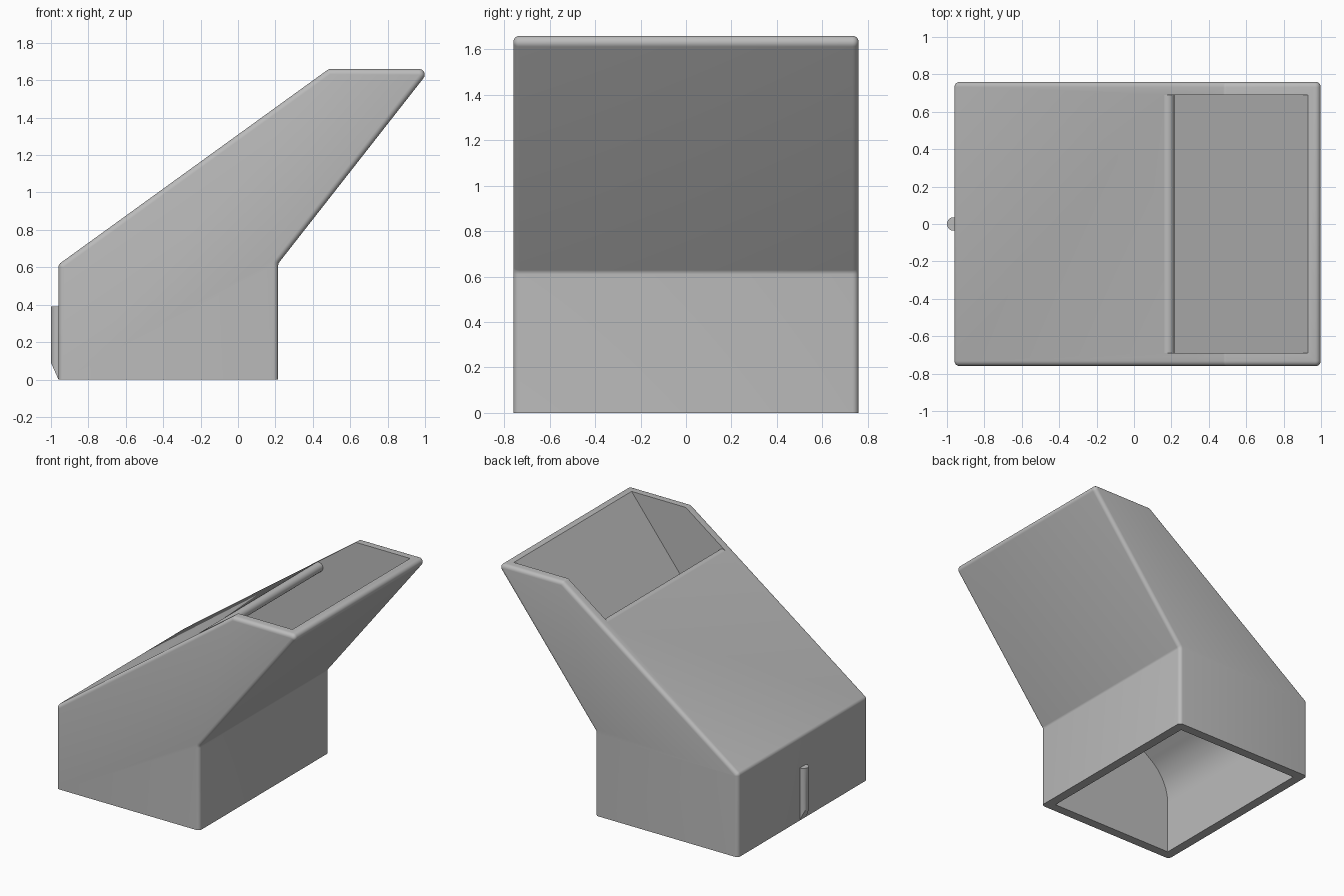
import bpy, bmesh, math
from mathutils import Vector

cube = bpy.data.objects.get("Cube")
if cube:
    bpy.data.objects.remove(cube)

HALF_W, WALL, ROUND = 0.76, 0.07, 0.03
SLOPE_LOW, SLOPE_TOP = Vector((-0.96, 0.615)), Vector((0.485, 1.66))
along = (SLOPE_TOP - SLOPE_LOW).normalized()
inward = Vector((along.y, -along.x))

grey = bpy.data.materials.new("plain grey")
grey.use_nodes = True
grey.diffuse_color = (0.5, 0.5, 0.5, 1)
grey.node_tree.nodes["Principled BSDF"].inputs["Base Color"].default_value = (0.5, 0.5, 0.5, 1)


def fillet(corners, steps=8):
    """Round each (x, z, radius) corner of a closed profile."""
    out = []
    for i, (x, z, r) in enumerate(corners):
        p = Vector((x, z))
        if r == 0:
            out.append(p)
            continue
        a = (Vector(corners[i - 1][:2]) - p).normalized()
        b = (Vector(corners[(i + 1) % len(corners)][:2]) - p).normalized()
        half = a.angle(b) / 2
        center = p + (a + b).normalized() * r / math.sin(half)
        start = p + a * r / math.tan(half) - center
        end = p + b * r / math.tan(half) - center
        sweep = start.angle(end)
        for k in range(steps + 1):
            t = k / steps
            arc = start * math.sin((1 - t) * sweep) + end * math.sin(t * sweep)
            out.append(center + arc / math.sin(sweep))
    return out


def prism(name, profile, half_y):
    """Extrude an x-z profile symmetrically along y."""
    bm = bmesh.new()
    face = bm.faces.new([bm.verts.new((p.x, -half_y, p.y)) for p in profile])
    new = bmesh.ops.extrude_face_region(bm, geom=[face])["geom"]
    bmesh.ops.translate(bm, verts=[v for v in new if isinstance(v, bmesh.types.BMVert)],
                        vec=(0, 2 * half_y, 0))
    bmesh.ops.recalc_face_normals(bm, faces=bm.faces)
    return finish(name, bm)


def finish(name, bm):
    mesh = bpy.data.meshes.new(name)
    bm.to_mesh(mesh)
    bm.free()
    mesh.materials.append(grey)
    obj = bpy.data.objects.new(name, mesh)
    bpy.context.collection.objects.link(obj)
    return obj


def smooth(obj):
    bpy.ops.object.select_all(action="DESELECT")
    obj.select_set(True)
    bpy.context.view_layer.objects.active = obj
    bpy.ops.object.shade_smooth_by_angle(angle=math.radians(30))


# Outer chute shell with rounded corners
shell = prism("chute_shell", fillet([
    (-0.96, 0, 0), (0.215, 0, 0), (0.215, 0.62, ROUND), (1.03, 1.66, ROUND),
    (*SLOPE_TOP, ROUND), (*SLOPE_LOW, ROUND)]), HALF_W)

# Round the side outlines, leaving the foot square
bm = bmesh.new()
bm.from_mesh(shell.data)
rim = [e for e in bm.edges
       if abs(e.verts[0].co.y - e.verts[1].co.y) < 0.01
       and max(v.co.z for v in e.verts) > 0.01]
bmesh.ops.bevel(bm, geom=rim, offset=0.028, segments=5, profile=0.5,
                affect="EDGES", clamp_overlap=False)
bm.to_mesh(shell.data)
bm.free()

# Hollow passage, open at the foot and the mouth, with a round-nosed roof end
lip = SLOPE_LOW + along * ((0.16 - SLOPE_LOW.x) / along.x)
roof = lip + inward * WALL
low = SLOPE_LOW + inward * WALL
low += along * ((-0.89 - low.x) / along.x)
up = -inward * 0.3
mouth_slope = Vector((0.785, 1.002)) * 0.3
passage = prism("passage_cutter", fillet([
    (-0.89, -0.2, 0), (0.145, -0.2, 0), (0.145, 0.658, 0),
    (0.93, 1.66, 0), (0.93, 2.1, 0), (lip.x - 0.2, 2.1, 0),
    (*(lip - along * 0.15 + up * 0.1), 0), (*(lip - along * 0.001), 0),
    *[(*(lip + inward * 0.035 + (along * math.sin(a) - inward * math.cos(a)) * 0.035), 0)
      for a in [math.pi * k / 10 for k in range(1, 10)]],
    (*roof, 0), (*low, 0.36)], 14), HALF_W - WALL)
passage.hide_render = True

cut = shell.modifiers.new("hollow", "BOOLEAN")
cut.operation, cut.solver, cut.object = "DIFFERENCE", "EXACT", passage
bpy.context.view_layer.objects.active = shell
bpy.ops.object.modifier_apply(modifier=cut.name)
bpy.data.objects.remove(passage)

# Soften the inner edges of the sloping cheeks beside the mouth
bm = bmesh.new()
bm.from_mesh(shell.data)


def on_cheek(v):
    depth = (Vector((v.co.x, v.co.z)) - SLOPE_LOW).dot(inward)
    return abs(abs(v.co.y) - HALF_W + WALL) < 0.002 and abs(depth) < 0.004 and v.co.x > 0.13


cheeks = [e for e in bm.edges if all(on_cheek(v) for v in e.verts)
          and abs(e.verts[0].co.x - e.verts[1].co.x) > 0.05]
bmesh.ops.bevel(bm, geom=cheeks, offset=0.015, segments=4, profile=0.5, affect="EDGES")
bm.to_mesh(shell.data)
bm.free()
smooth(shell)

# Half-round locating rib with a tapered foot
bm = bmesh.new()
bmesh.ops.create_cone(bm, cap_ends=True, segments=32, radius1=0.036, radius2=0.036, depth=0.39)
bmesh.ops.translate(bm, verts=bm.verts, vec=(-0.964, 0, 0.195))
cutoff = bmesh.ops.bisect_plane(bm, geom=bm.verts[:] + bm.edges[:] + bm.faces[:],
                                plane_co=(-1, 0, 0.09), plane_no=(-0.09, 0, -0.04),
                                clear_outer=True)["geom_cut"]
bmesh.ops.edgeloop_fill(bm, edges=[e for e in cutoff if isinstance(e, bmesh.types.BMEdge)])
bmesh.ops.recalc_face_normals(bm, faces=bm.faces)
for v in bm.verts:
    v.co.z = max(v.co.z, 0)
smooth(finish("locating_rib", bm))
